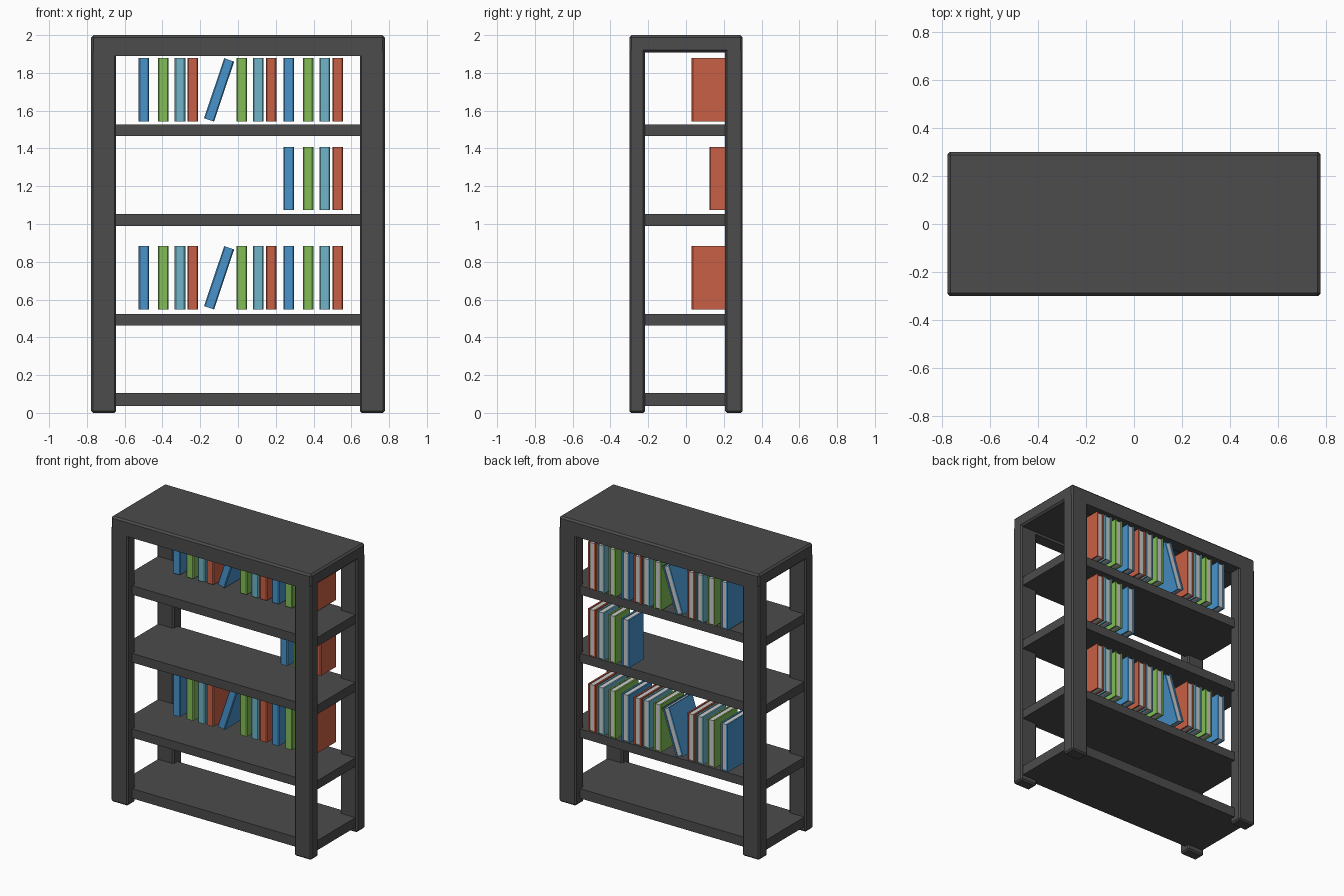
import bpy, bmesh, math
from mathutils import Matrix, Vector

if "Cube" in bpy.data.objects:
    bpy.data.objects.remove(bpy.data.objects["Cube"])


def material(name, rgb):
    m = bpy.data.materials.new(name)
    m.diffuse_color = (*rgb, 1)
    m.use_nodes = True
    m.node_tree.nodes["Principled BSDF"].inputs["Base Color"].default_value = m.diffuse_color
    return m


CHARCOAL = material("charcoal_wood", (0.072, 0.072, 0.072))
PAGES = material("page_grey", (0.6, 0.6, 0.6))
BLUE = material("blue_cover", (0.066, 0.296, 0.604))
GREEN = material("green_cover", (0.225, 0.509, 0.093))
TEAL = material("teal_cover", (0.162, 0.462, 0.578))
RED = material("red_cover", (0.584, 0.117, 0.060))


def add_box(bm, lo, hi, mat_index=0):
    lo, hi = Vector(lo), Vector(hi)
    mtx = Matrix.Translation((lo + hi) / 2) @ Matrix.Diagonal((*(hi - lo), 1))
    verts = bmesh.ops.create_cube(bm, size=1, matrix=mtx)["verts"]
    for f in {f for v in verts for f in v.link_faces}:
        f.material_index = mat_index
    return verts


def make_object(name, bm, mats):
    me = bpy.data.meshes.new(name)
    bm.to_mesh(me)
    bm.free()
    for m in mats:
        me.materials.append(m)
    ob = bpy.data.objects.new(name, me)
    bpy.context.collection.objects.link(ob)
    return ob


def wood(name, lo, hi, bevel=0.0):
    bm = bmesh.new()
    add_box(bm, lo, hi)
    ob = make_object(name, bm, [CHARCOAL])
    if bevel:
        mod = ob.modifiers.new("chamfer", "BEVEL")
        mod.width, mod.segments = bevel, 1
    return ob


# Frame: four posts, top slab and the rails below it
W, D = 0.777, 0.30
for side, xs in (("left", (-W, -0.645)), ("right", (0.645, W))):
    wood("front_post_" + side, (xs[0], -D, 0), (xs[1], -0.217, 1.93), 0.01)
    wood("back_post_" + side, (xs[0], 0.207, 0), (xs[1], D, 1.93), 0.01)
wood("top_slab", (-W, -D, 1.908), (W, D, 2.0), 0.012)
wood("front_rail", (-0.66, -D, 1.89), (0.66, -0.217, 1.93))
wood("back_rail", (-0.66, 0.207, 1.89), (0.66, D, 1.93))

# Shelves
for i, (z0, z1) in enumerate(((0.037, 0.105), (0.463, 0.524), (0.99, 1.053), (1.465, 1.528))):
    wood(f"shelf_{i + 1}", (-0.765, -0.25, z0), (0.765, 0.25, z1))

# Books: two boards, a chamfered spine and a recessed page block
BW, BH, BOARD = 0.056, 0.335, 0.011


def book(name, x, zc, y0, y1, cover, tilt=0.0):
    bm = bmesh.new()
    h, w = BH / 2, BW / 2
    # cover as one U-shaped profile extruded upwards
    c = 0.006
    profile = [(-w, y1), (-w, y0 + c), (-w + c, y0), (w - c, y0), (w, y0 + c), (w, y1),
               (w - BOARD, y1), (w - BOARD, y0 + BOARD), (-w + BOARD, y0 + BOARD), (-w + BOARD, y1)]
    face = bm.faces.new([bm.verts.new((px, py, -h)) for px, py in profile])
    ext = bmesh.ops.extrude_face_region(bm, geom=[face])
    bmesh.ops.translate(bm, vec=(0, 0, BH), verts=[g for g in ext["geom"] if isinstance(g, bmesh.types.BMVert)])
    bmesh.ops.recalc_face_normals(bm, faces=bm.faces)
    add_box(bm, (-w + BOARD, y0 + BOARD, -h + 0.006), (w - BOARD, y1 - 0.006, h - 0.006), 1)
    ob = make_object(name, bm, [cover, PAGES])
    ob.location = (x, 0, zc)
    ob.rotation_euler = (0, tilt, 0)


COVERS = [BLUE, GREEN, TEAL, RED]
RIGHT_GROUP = list(zip((0.268, 0.371, 0.46, 0.528), COVERS))
FULL_ROW = (list(zip((-0.498, -0.395, -0.307, -0.239), COVERS))
            + list(zip((0.02, 0.108, 0.175), COVERS[1:])) + RIGHT_GROUP)

for row, zc, y0, books in (("upper", 1.71, 0.03, FULL_ROW),
                           ("middle", 1.241, 0.124, RIGHT_GROUP),
                           ("lower", 0.715, 0.03, FULL_ROW)):
    for i, (x, cover) in enumerate(books):
        book(f"{row}_book_{i + 1}", x, zc, y0, 0.29, cover)
    if books is FULL_ROW:
        book(f"{row}_leaning_book", -0.1, zc, y0, 0.29, BLUE, math.radians(18.5))
